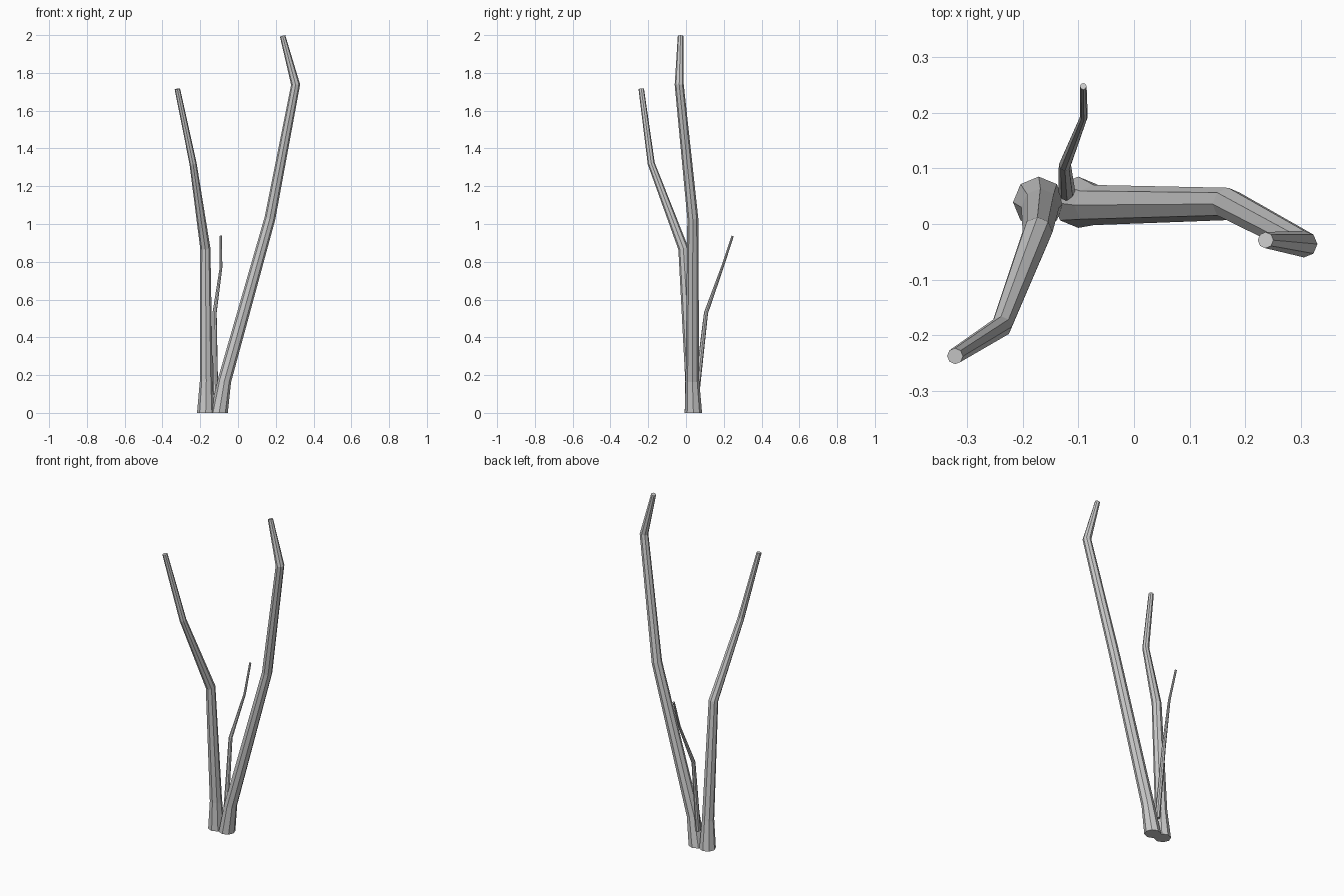
import bpy, bmesh
from math import cos, sin, pi
from mathutils import Vector

if "Cube" in bpy.data.objects:
    bpy.data.objects.remove(bpy.data.objects["Cube"])

SIDES = 8


def branch(name, path, flat_base=True):
    """Tapered eight-sided tube through (x, y, z, radius) points, capped at both ends."""
    pts = [Vector(p[:3]) for p in path]
    bm = bmesh.new()
    rings = []
    for i, p in enumerate(pts):
        # ring faces along the average of its neighbouring segments
        t = Vector()
        if i > 0:
            t += (p - pts[i - 1]).normalized()
        if i < len(pts) - 1:
            t += (pts[i + 1] - p).normalized()
        if i == 0 and flat_base:
            t = Vector((0, 0, 1))
        turn = Vector((0, 0, 1)).rotation_difference(t.normalized())
        r = path[i][3]
        rings.append([bm.verts.new(p + turn @ Vector((r * cos(a), r * sin(a), 0)))
                      for a in (2 * pi * k / SIDES for k in range(SIDES))])
    for lo, hi in zip(rings, rings[1:]):
        for k in range(SIDES):
            n = (k + 1) % SIDES
            bm.faces.new((lo[k], lo[n], hi[n], hi[k]))
    bm.faces.new(rings[0][::-1])
    bm.faces.new(rings[-1])
    mesh = bpy.data.meshes.new(name)
    bm.to_mesh(mesh)
    bm.free()
    obj = bpy.data.objects.new(name, mesh)
    bpy.context.collection.objects.link(obj)
    return obj


# Left stem, bending towards the front
branch("left_stem", [
    (-0.171, 0.039, 0.0, 0.046),
    (-0.168, 0.030, 0.17, 0.034),
    (-0.173, -0.014, 0.87, 0.027),
    (-0.238, -0.184, 1.32, 0.019),
    (-0.321, -0.237, 1.715, 0.0145)])

# Right stem, the tallest, leaning out then kinking back
branch("right_stem", [
    (-0.100, 0.039, 0.0, 0.046),
    (-0.072, 0.034, 0.17, 0.036),
    (0.169, 0.036, 1.03, 0.029),
    (0.305, -0.036, 1.738, 0.024),
    (0.236, -0.029, 1.996, 0.0145)])

# Thin twig growing backwards from between the stems
branch("back_twig", [
    (-0.120, 0.056, 0.10, 0.015),
    (-0.124, 0.106, 0.53, 0.011),
    (-0.090, 0.192, 0.77, 0.007),
    (-0.091, 0.247, 0.937, 0.006)], flat_base=False)
